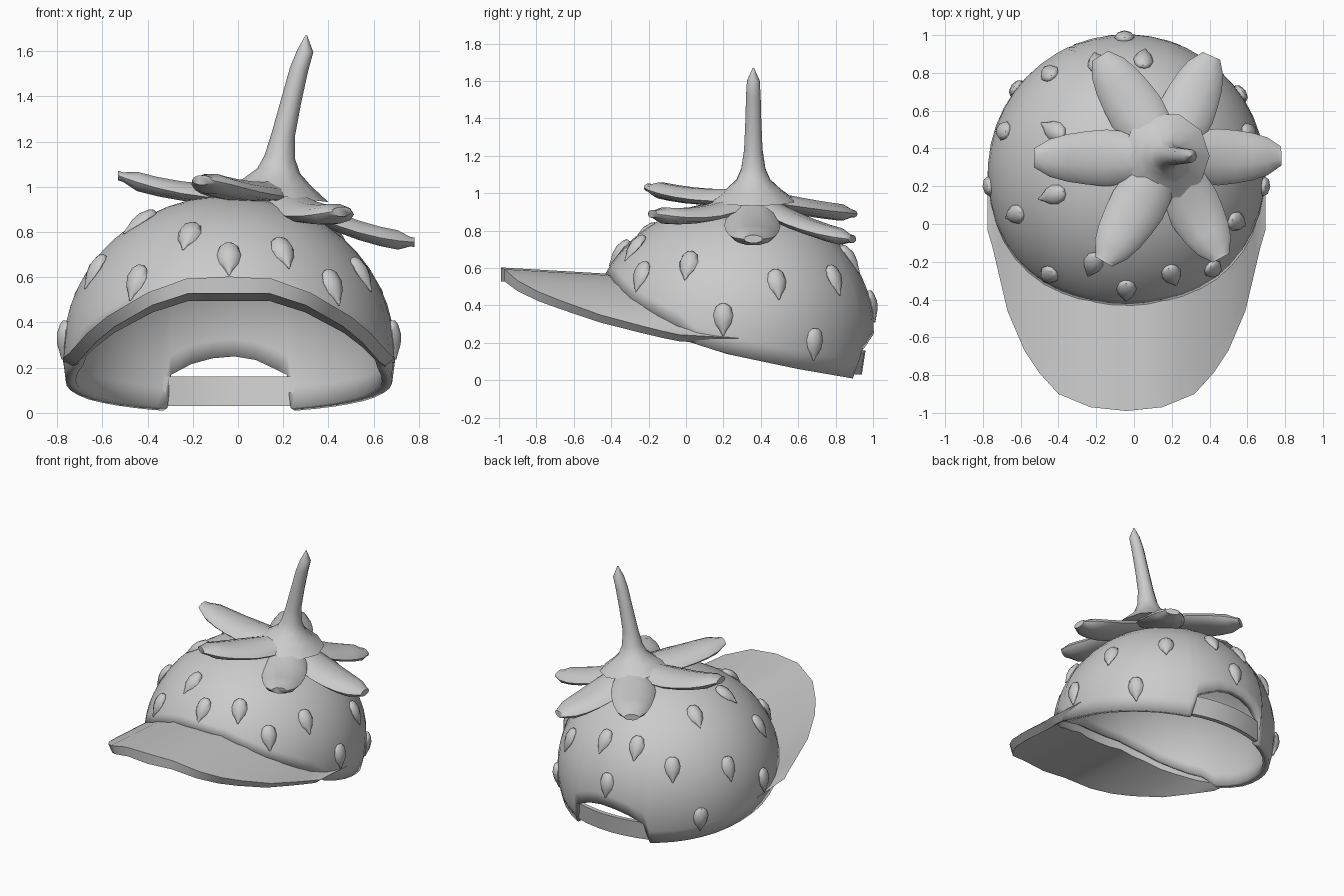
import bpy, math
from mathutils import Vector

if "Cube" in bpy.data.objects:
    bpy.data.objects.remove(bpy.data.objects["Cube"])

grey = bpy.data.materials.new("light_grey")
grey.diffuse_color = (0.6, 0.6, 0.6, 1)
grey.use_nodes = True
grey.node_tree.nodes["Principled BSDF"].inputs["Base Color"].default_value = grey.diffuse_color
C = Vector((-0.04, 0.27, 0.27))      # dome centre
R = 0.735


def finish(name, verts, faces, angle=40):
    me = bpy.data.meshes.new(name)
    me.from_pydata(verts, [], faces)
    ob = bpy.data.objects.new(name, me)
    bpy.context.collection.objects.link(ob)
    me.materials.append(grey)
    bpy.ops.object.select_all(action='DESELECT')
    ob.select_set(True)
    bpy.context.view_layer.objects.active = ob
    bpy.ops.object.mode_set(mode='EDIT')
    bpy.ops.mesh.select_all(action='SELECT')
    bpy.ops.mesh.remove_doubles(threshold=0.0005)
    bpy.ops.mesh.normals_make_consistent(inside=False)
    bpy.ops.object.mode_set(mode='OBJECT')
    bpy.ops.object.shade_smooth_by_angle(angle=math.radians(angle))
    return ob


def loft(name, rings, closed=True, cap=True, angle=40):
    n = len(rings[0])
    verts = [v for r in rings for v in r]
    faces = [(i * n + j, i * n + (j + 1) % n, (i + 1) * n + (j + 1) % n, (i + 1) * n + j)
             for i in range(len(rings) - 1) for j in range(n if closed else n - 1)]
    if cap:
        faces += [tuple(range(n)), tuple(range(len(verts) - n, len(verts)))]
    return finish(name, verts, faces, angle)


def lerp(table, t):
    for (a, va), (b, vb) in zip(table, table[1:]):
        if t <= b:
            return va + (vb - va) * max(0, t - a) / (b - a)
    return table[-1][1]


# Arch of the brim (height by distance from the middle) and slope of the rim
ARCH = [(0, .57), (.19, .56), (.36, .5), (.54, .4), (.63, .33), (.74, .22)]
RIM = [(-.03, .22), (.22, .14), (.6, .06), (.89, .01), (1.1, 0)]
GAP = [(0, .255), (.15, .23), (.275, .16)]


def dome_point(az, polar):
    d = Vector((math.sin(polar) * math.cos(az), math.sin(polar) * math.sin(az), math.cos(polar))) * R
    return C + Vector((d.x, d.y * (1.06 if d.y < 0 else 1), d.z * (.94 if d.z > 0 else 1)))


def rim_height(p):
    dx = abs(p.x - C.x)
    if p.y < -.03:
        return lerp(ARCH, dx)
    if p.y > .6 and dx < .275:
        return lerp(GAP, dx)
    return lerp(RIM, p.y)


def rim_polar(az):
    lo, hi = .3, 2.4
    for _ in range(40):
        mid = (lo + hi) / 2
        p = dome_point(az, mid)
        lo, hi = (mid, hi) if p.z > rim_height(p) else (lo, mid)
    return lo


# Dome: columns from the crown to the shaped rim, with doubled columns at the rear gap
azimuths = [math.radians(a) for a in range(0, 360, 8)]
for s in (-1, 1):
    azimuths += [math.pi / 2 + s * a for a in (.384, .437)]
azimuths.sort()
limits = [rim_polar(a) for a in azimuths]
rows = 14
dome = loft("dome", [[dome_point(a, m * (.002 + .998 * k / rows)) for a, m in zip(azimuths, limits)]
                     for k in range(rows + 1)], cap=False, angle=60)
mod = dome.modifiers.new("wall", 'SOLIDIFY')
mod.thickness, mod.offset = .045, -1

# Brim: arched sheet between the dome front and the rounded outline
OUTLINE = [(0, -.99), (.19, -.97), (.36, -.9), (.46, -.79), (.54, -.67), (.63, -.46), (.71, -.12), (.74, -.02)]
stations = [0, .1, .19, .28, .36, .46, .54, .63, .68, .71, .735]
top, bottom = [], []
for x in [-s for s in stations[:0:-1]] + stations:
    a = abs(x)
    z = lerp(ARCH, a)
    inner = C.y - 1.06 * math.sqrt(max(0, R * R - x * x - ((z - C.z) / .94) ** 2)) + .01
    outer = min(lerp(OUTLINE, a), inner - .01)
    rise = .035 * (inner - outer) / .6
    top.append([Vector((C.x + x, inner + (outer - inner) * k / 4, z + rise * k / 4)) for k in range(5)])
    drop = .035 + .04 * (1 - a / .74)
    bottom.append([p - Vector((x * .06, 0, drop)) for p in top[-1]])
loft("brim", [t + b[::-1] for t, b in zip(top, bottom)])

# Rear strap across the gap
strap = []
for k in range(7):
    u = k / 3 - 1
    y = .94 - .05 * u * u
    strap.append([Vector((C.x + .29 * u, y + dy, z)) for dy, z in
                  ((-.03, .03), (.0, .03), (.02, .16), (-.01, .16))])
loft("strap", strap, angle=30)

# Leaves: flattened tapering tubes from the crown centre, as tip and middle height
HALF = [(0, .1), (.3, .14), (.45, .15), (.7, .135), (.88, .1), (1, .05)]
hub = Vector((.17, .35, .99))
leaves = [((-.53, .35, 1.05), .975), ((-.16, -.2, 1.03), .985), ((.46, -.18, .89), .89),
          ((.78, .36, .755), .83), ((.41, .89, .755), .84), ((-.18, .89, .89), .93)]
for tip, mid in leaves:
    tip = Vector(tip)
    side = Vector((-(tip - hub).y, (tip - hub).x, 0)).normalized()
    rings = []
    for t in (0, .15, .3, .45, .6, .75, .88, .97, 1):
        c = hub.lerp(tip, t)
        c.z += 4 * t * (1 - t) * (mid - (hub.z + tip.z) / 2)
        w, h = lerp(HALF, t), .045 if t < .9 else .022
        rings.append([c + side * w * math.cos(k * math.pi / 5) +
                      Vector((0, 0, h * math.sin(k * math.pi / 5) - .03 * math.cos(k * math.pi / 5) ** 2 * (1 - t)))
                      for k in range(10)])
    loft("leaf", rings, angle=60)

# Stem with a flared foot and pointed top
stem = [(.17, .96, .23), (.175, 1.02, .15), (.18, 1.07, .095), (.185, 1.13, .068), (.2, 1.23, .052),
        (.235, 1.38, .045), (.27, 1.52, .041), (.297, 1.6, .036), (.302, 1.67, .004)]
loft("stem", [[Vector((x + r * math.cos(k * math.pi / 5), .36 + r * math.sin(k * math.pi / 5),
                       z - (.12 * r * math.cos(k * math.pi / 5) if z < 1.65 else 0)))
               for k in range(10)] for x, z, r in stem], angle=60)

# Seeds: flattened drops lying on the dome with the point downwards
seeds = [(-.04, -.36, .69), (.2, -.27, .71), (-.22, -.22, .79), (.42, -.24, .56), (-.45, -.27, .58),
         (.55, .01, .62), (.68, .2, .33), (.59, .48, .51), (.55, .68, .2), (.4, .81, .55),
         (-.63, .05, .63), (-.77, .2, .33), (-.68, .49, .5), (-.44, .15, .86), (-.45, .51, .85),
         (-.45, .8, .55), (-.6, .7, .2), (-.05, .98, .4), (.05, .87, .65), (-.2, .87, .67)]
DROP = [(-.078, .02, .012), (-.06, .042, .024), (-.015, .053, .034), (.03, .042, .028),
        (.065, .018, .014), (.095, .003, .003)]
for s in seeds:
    d = Vector(s) - C
    d = Vector((d.x, d.y / (1.06 if d.y < 0 else 1), d.z / (.94 if d.z > 0 else 1))).normalized()
    pos = dome_point(math.atan2(d.y, d.x), math.acos(d.z))
    across = Vector((0, 0, 1)).cross(d).normalized()
    down = across.cross(d)
    down = down if down.z < 0 else -down
    loft("seed", [[pos + down * l + across * w * math.cos(k * math.pi / 4) + d * h * math.sin(k * math.pi / 4)
                   for k in range(8)] for l, w, h in DROP], angle=50)
